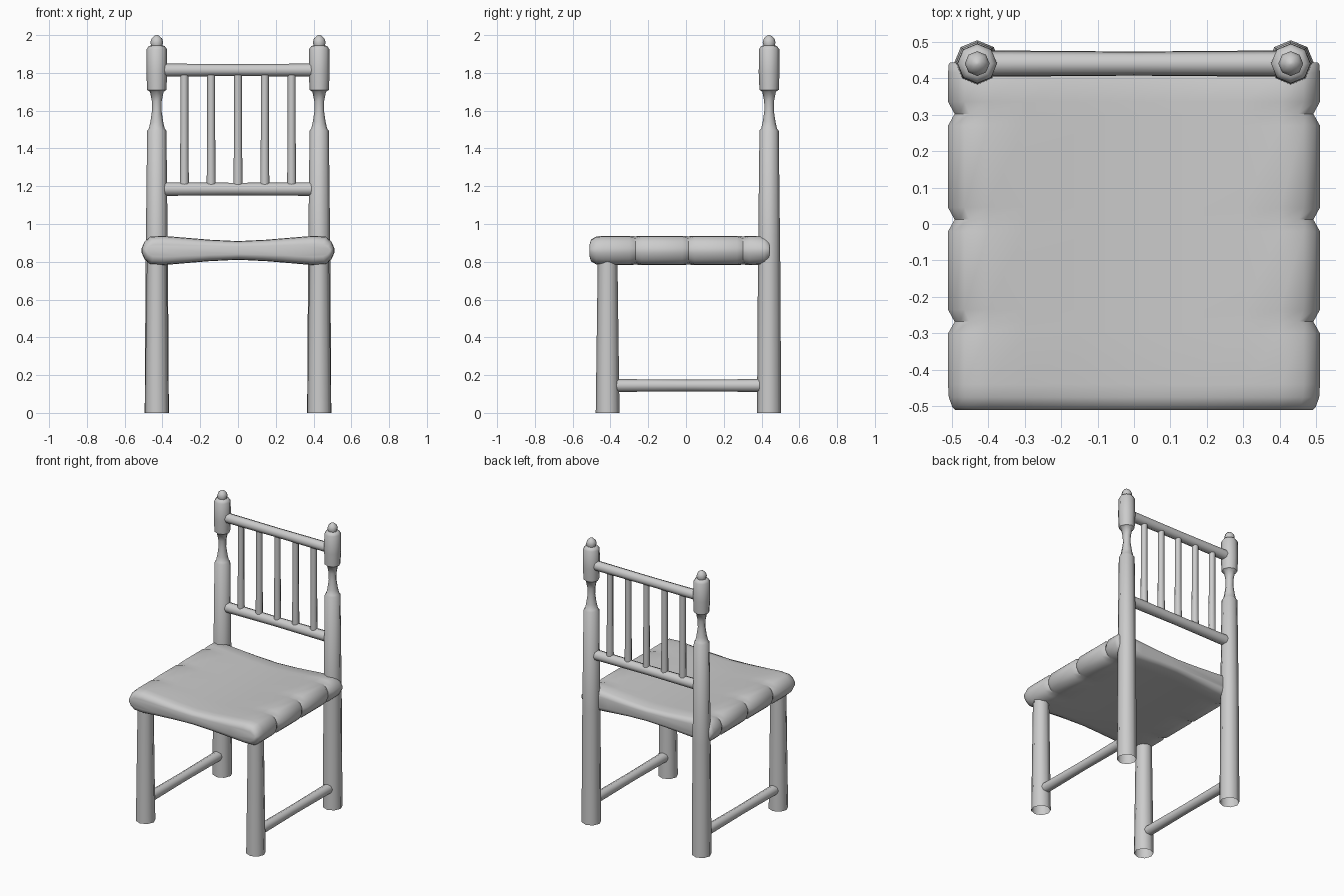
import bpy, bmesh, math
from mathutils import Vector

if "Cube" in bpy.data.objects:
    bpy.data.objects.remove(bpy.data.objects["Cube"])


def finish(name, bm, angle=40):
    bmesh.ops.recalc_face_normals(bm, faces=bm.faces)
    me = bpy.data.meshes.new(name)
    bm.to_mesh(me)
    bm.free()
    ob = bpy.data.objects.new(name, me)
    bpy.context.collection.objects.link(ob)
    bpy.ops.object.select_all(action='DESELECT')
    ob.select_set(True)
    bpy.context.view_layer.objects.active = ob
    bpy.ops.object.shade_smooth_by_angle(angle=math.radians(angle))
    return ob


def loft(name, rings, caps, angle=40):
    """Skin closed rings of points; caps = (start, end)."""
    bm = bmesh.new()
    vs = [[bm.verts.new(p) for p in r] for r in rings]
    n = len(vs[0])
    for a, b in zip(vs, vs[1:]):
        for i in range(n):
            j = (i + 1) % n
            bm.faces.new((a[i], a[j], b[j], b[i]))
    if caps[0]:
        bm.faces.new(vs[0][::-1])
    if caps[1]:
        bm.faces.new(vs[-1])
    return finish(name, bm, angle)


def turned(name, start, axis, profile, caps=(True, True), sides=8):
    """Turned part: profile of (distance, radius) along an axis."""
    axis = Vector(axis)
    u = Vector((0, 1, 0)) if axis.x else Vector((1, 0, 0))
    v = axis.cross(u)
    rings = []
    for d, r in profile:
        c = Vector(start) + axis * d
        rings.append([c + r * (u * math.cos(t) + v * math.sin(t))
                      for t in (2 * math.pi * k / sides for k in range(sides))])
    return loft(name, rings, caps, 50)


POST_X, BACK_Y, FRONT_Y = 0.43, 0.44, -0.415

post = [(0, .064), (.8, .059), (1.495, .051), (1.505, .042), (1.54, .034),
        (1.6, .025), (1.65, .026), (1.7, .036), (1.71, .051), (1.8, .055),
        (1.925, .054), (1.942, .042), (1.945, .03), (1.962, .034),
        (1.982, .028), (1.995, .014), (2.0, .004)]

for s, side in ((-1, "left"), (1, "right")):
    x = s * POST_X
    # Legs, open at the floor
    turned(f"back_post_{side}", (x, BACK_Y, 0), (0, 0, 1), post, (False, True))
    turned(f"front_leg_{side}", (x, FRONT_Y, 0), (0, 0, 1),
           [(0, .063), (.82, .052)], (False, True))
    # Side stretcher
    turned(f"side_stretcher_{side}", (x, -.375, .145), (0, 1, 0),
           [(0, .034), (.38, .031), (.765, .034)])

# Back rails
turned("top_rail", (-.39, BACK_Y, 1.815), (1, 0, 0),
       [(0, .034), (.39, .032), (.78, .034)])
turned("lower_rail", (-.39, BACK_Y, 1.185), (1, 0, 0),
       [(0, .036), (.39, .033), (.78, .036)])

# Spindles
for i in range(5):
    turned(f"spindle_{i + 1}", ((i - 2) * .142, BACK_Y, 1.2), (0, 0, 1),
           [(0, .024), (.3, .021), (.59, .021)])

# Woven seat: half section (x, half height), dipping toward the middle
half = [(0, .047), (.15, .054), (.3, .066), (.4, .074), (.465, .07), (.495, .044),
        (.51, .012)]
# Stations front to back: y, height scale, side pull-in (notches between lobes)
stations = [(-.51, .45, .02), (-.503, .78, .012), (-.475, 1, .002), (-.44, 1.05, 0),
            (-.30, 1.05, 0), (-.268, .92, .018), (-.235, 1.05, 0),
            (-.02, 1.05, 0), (.012, .92, .018), (.045, 1.05, 0),
            (.27, 1.05, 0), (.302, .92, .018), (.335, 1.05, 0),
            (.415, 1.02, 0), (.438, .8, .002), (.443, .5, .006)]
rings = []
for y, sc, pull in stations:
    quarter = []
    for px, h in half:
        edge = max(0, (px - .38) / .13)
        # Notches only affect the outer edges, front and back affect all
        inner = y < -.45 or y > .4
        k = sc if inner else 1.05 + (sc - 1.05) * min(1, edge * 2)
        quarter.append((px - pull * min(1, edge * 1.2), h * k))
    top = [(-px, h) for px, h in quarter[:0:-1]] + quarter
    loop = top + [(px, -h) for px, h in reversed(top)]
    rings.append([(px, y, .86 + h) for px, h in loop])
loft("seat", rings, (True, True), 50)
